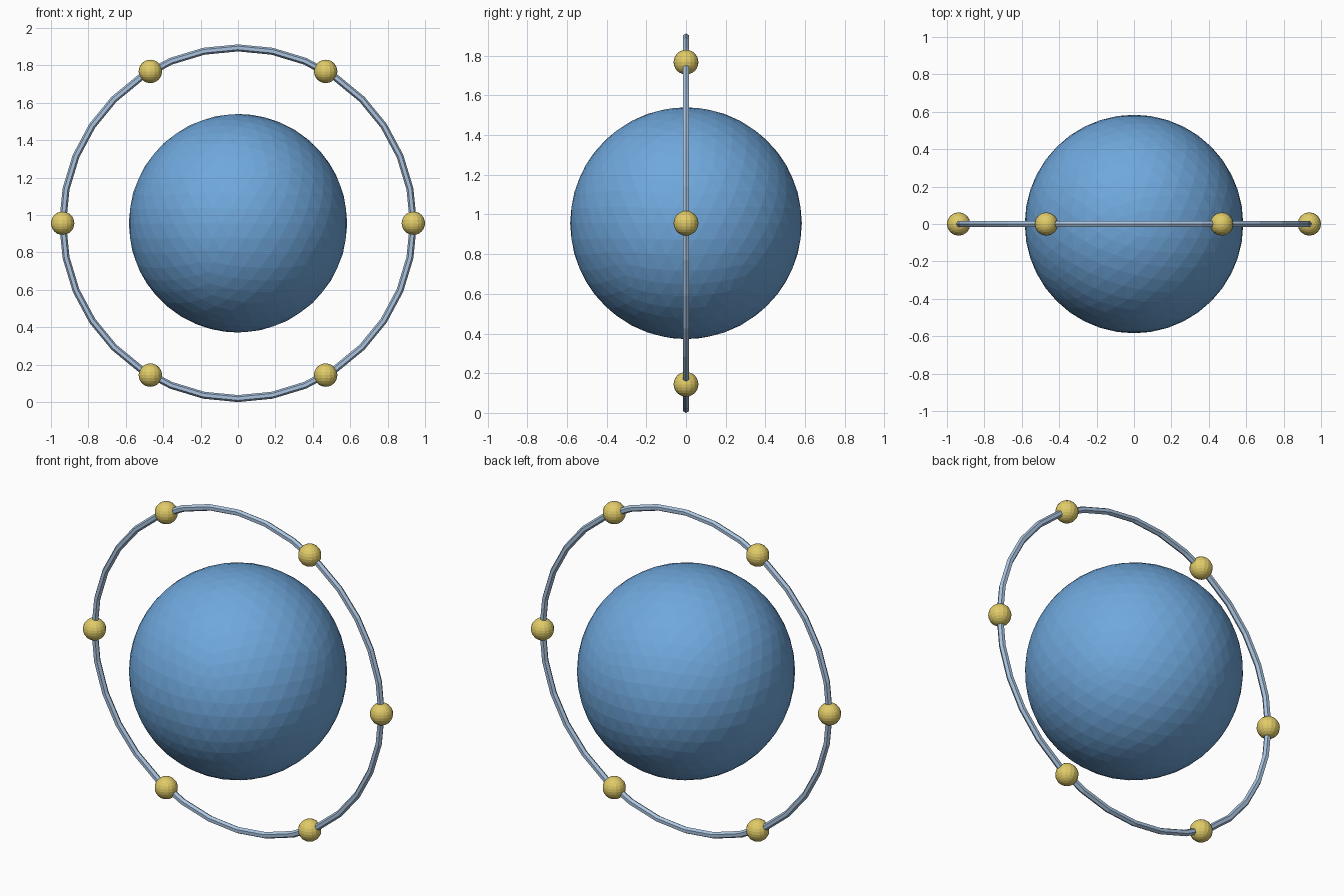
import bpy
import math

if "Cube" in bpy.data.objects:
    bpy.data.objects.remove(bpy.data.objects["Cube"])

CENTER_Z = 0.956
RING_R = 0.9375
TUBE_R = 0.0187
BEAD_R = 0.0625


def material(name, color):
    mat = bpy.data.materials.new(name)
    mat.diffuse_color = (*color, 1)
    mat.use_nodes = True
    mat.node_tree.nodes["Principled BSDF"].inputs["Base Color"].default_value = mat.diffuse_color
    return mat


def finish(name, mat):
    obj = bpy.context.object
    obj.name = name
    obj.data.materials.append(mat)
    return obj


blue = material("blue", (0.16, 0.39, 0.72))
pale_blue = material("pale_blue", (0.40, 0.55, 0.74))
gold = material("gold", (0.75, 0.60, 0.14))

# Faceted central sphere
bpy.ops.mesh.primitive_ico_sphere_add(subdivisions=4, radius=0.584,
                                      location=(0, 0, CENTER_Z))
finish("core_sphere", blue)

# Thin upright ring around the sphere
bpy.ops.mesh.primitive_torus_add(major_radius=RING_R, minor_radius=TUBE_R,
                                 major_segments=32, minor_segments=6,
                                 location=(0, 0, CENTER_Z),
                                 rotation=(math.pi / 2, 0, 0))
finish("orbit_ring", pale_blue)

# Six beads spaced evenly on the ring
for i in range(6):
    a = i * math.pi / 3
    bpy.ops.mesh.primitive_uv_sphere_add(
        segments=16, ring_count=12, radius=BEAD_R,
        location=(RING_R * math.cos(a), 0, CENTER_Z + RING_R * math.sin(a)))
    finish(f"ring_bead_{i + 1}", gold)
